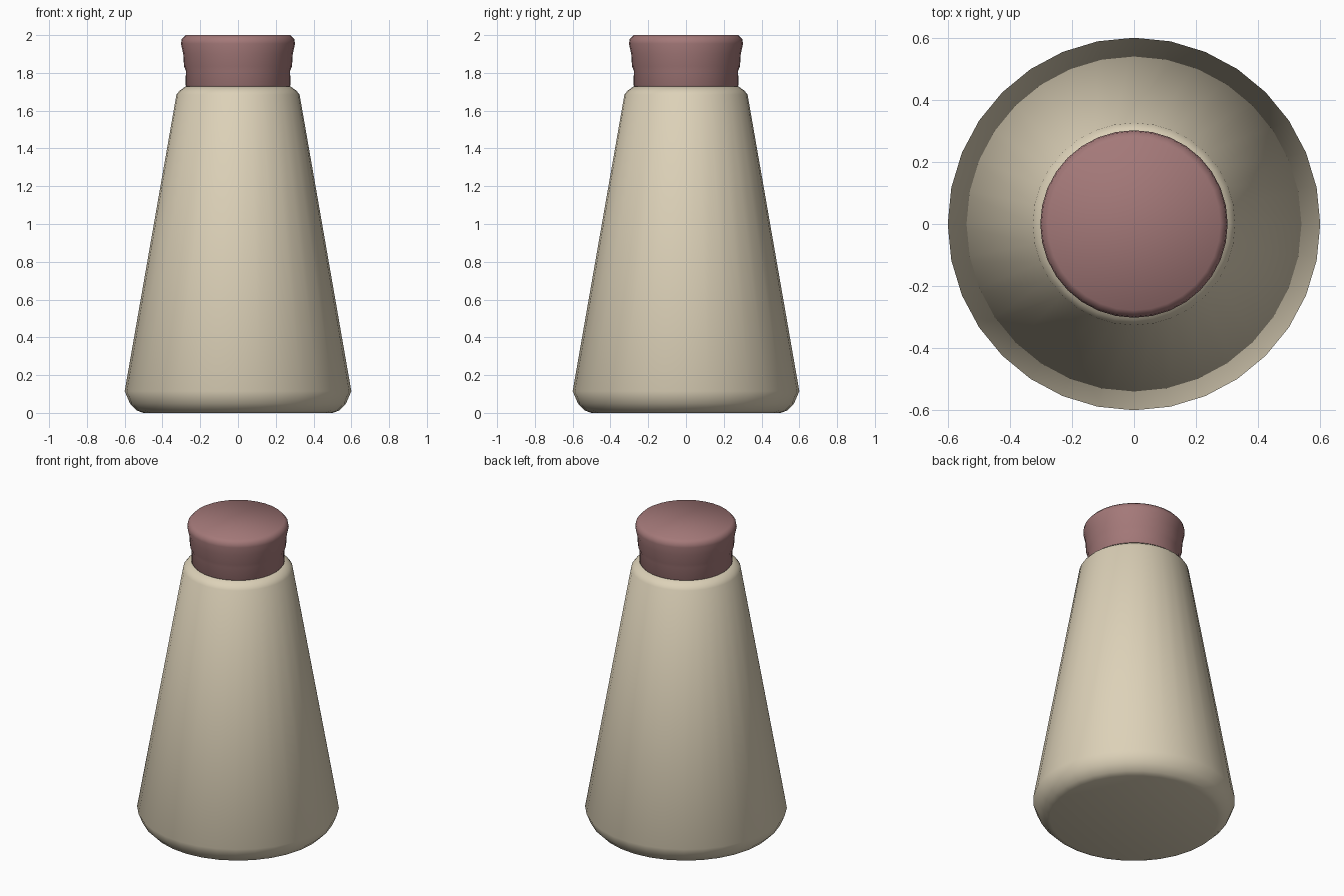
import bpy, bmesh, math

if "Cube" in bpy.data.objects:
    bpy.data.objects.remove(bpy.data.objects["Cube"])

SIDES = 32


def lathe(name, profile, color):
    """Closed solid of revolution from (radius, z) points, bottom to top."""
    bm = bmesh.new()
    rings = []
    for r, z in profile:
        rings.append([bm.verts.new((r * math.cos(2 * math.pi * i / SIDES),
                                    r * math.sin(2 * math.pi * i / SIDES), z))
                      for i in range(SIDES)])
    for a, b in zip(rings, rings[1:]):
        for i in range(SIDES):
            j = (i + 1) % SIDES
            bm.faces.new((a[i], a[j], b[j], b[i]))
    bm.faces.new(rings[0][::-1])
    bm.faces.new(rings[-1])
    for f in bm.faces:
        f.smooth = True
    mesh = bpy.data.meshes.new(name)
    bm.to_mesh(mesh)
    bm.free()
    mat = bpy.data.materials.new(name + "_colour")
    mat.diffuse_color = color
    mat.use_nodes = True
    mat.node_tree.nodes["Principled BSDF"].inputs["Base Color"].default_value = mat.diffuse_color
    mesh.materials.append(mat)
    obj = bpy.data.objects.new(name, mesh)
    bpy.context.collection.objects.link(obj)
    bpy.ops.object.select_all(action='DESELECT')
    obj.select_set(True)
    bpy.context.view_layer.objects.active = obj
    bpy.ops.object.shade_smooth_by_angle(angle=math.radians(60))
    return obj


# Tapered body with rounded base and shoulder
lathe("bottle_body",
      [(0.50, 0.0), (0.535, 0.012), (0.572, 0.05), (0.60, 0.115),
       (0.326, 1.685), (0.31, 1.705), (0.28, 1.727)],
      (0.72, 0.64, 0.48, 1))

# Stopper with a gripping groove and flared, rounded top
lathe("stopper",
      [(0.265, 1.715), (0.278, 1.735), (0.276, 1.81), (0.286, 1.835),
       (0.290, 1.90), (0.302, 1.955), (0.298, 1.978), (0.278, 2.0)],
      (0.37, 0.19, 0.19, 1))
